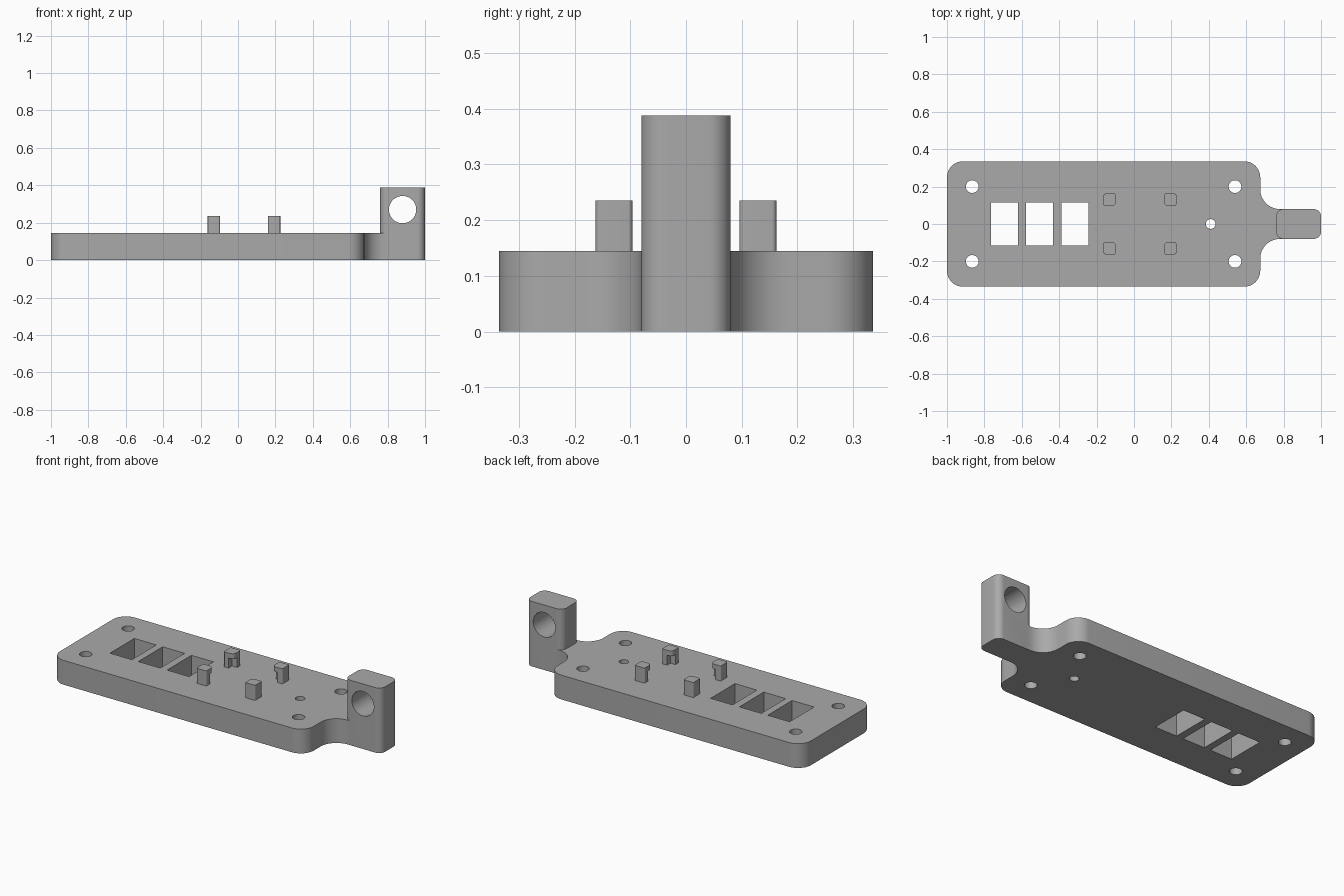
import bpy, math
import bmesh
from mathutils import Vector

cube = bpy.data.objects.get("Cube")
if cube:
    bpy.data.objects.remove(cube, do_unlink=True)

grey = bpy.data.materials.new("plain grey")
grey.use_nodes = True
grey.diffuse_color = (0.4, 0.4, 0.4, 1)
grey.node_tree.nodes["Principled BSDF"].inputs["Base Color"].default_value = (0.4, 0.4, 0.4, 1)


def rounded(corners, steps=10):
    """Turn (x, y, radius) corners into a closed outline with rounded corners."""
    pts = []
    for i, (x, y, r) in enumerate(corners):
        p = Vector((x, y))
        if r == 0:
            pts.append(p)
            continue
        a = (Vector(corners[i - 1][:2]) - p).normalized()
        b = (Vector(corners[(i + 1) % len(corners)][:2]) - p).normalized()
        centre = p + (a + b) * r
        for k in range(steps + 1):
            t = math.pi / 2 * k / steps
            pts.append(centre - b * r * math.cos(t) - a * r * math.sin(t))
    return pts


def prism(name, pts, z0, z1):
    """Extrude an outline from z0 to z1."""
    bm = bmesh.new()
    face = bm.faces.new([bm.verts.new((p[0], p[1], z0)) for p in pts])
    top = bmesh.ops.extrude_face_region(bm, geom=[face])
    verts = [v for v in top["geom"] if isinstance(v, bmesh.types.BMVert)]
    bmesh.ops.translate(bm, verts=verts, vec=(0, 0, z1 - z0))
    bmesh.ops.recalc_face_normals(bm, faces=bm.faces)
    mesh = bpy.data.meshes.new(name)
    bm.to_mesh(mesh)
    bm.free()
    mesh.materials.append(grey)
    obj = bpy.data.objects.new(name, mesh)
    bpy.context.collection.objects.link(obj)
    return obj


def box(x0, x1, y0, y1, r=0):
    return rounded([(x0, y0, r), (x1, y0, r), (x1, y1, r), (x0, y1, r)])


def circle(x, y, r, n=40):
    return [(x + r * math.cos(k * math.tau / n), y + r * math.sin(k * math.tau / n)) for k in range(n)]


def cut(target, cutters):
    """Subtract the cutters from the target and remove them."""
    for c in cutters:
        m = target.modifiers.new("cut", "BOOLEAN")
        m.operation, m.solver, m.object = "DIFFERENCE", "EXACT", c
    bpy.context.view_layer.objects.active = target
    for m in list(target.modifiers):
        bpy.ops.object.modifier_apply(modifier=m.name)
    for c in cutters:
        bpy.data.objects.remove(c, do_unlink=True)


def smooth(obj):
    bpy.ops.object.select_all(action="DESELECT")
    obj.select_set(True)
    bpy.context.view_layer.objects.active = obj
    bpy.ops.object.shade_smooth_by_angle(angle=math.radians(30))


DECK = 0.145

# Base plate with a filleted neck reaching into the upright lug
plate = prism("base_plate", rounded([
    (-1, -0.335, 0.085), (0.675, -0.335, 0.085), (0.675, -0.08, 0.105), (0.8, -0.08, 0),
    (0.8, 0.08, 0), (0.675, 0.08, 0.105), (0.675, 0.335, 0.085), (-1, 0.335, 0.085)]), 0, DECK)

# Screw holes, pilot hole and rectangular windows through the plate
cutters = [prism("screw_cutter", circle(x, y, 0.034), -0.1, 0.3)
           for x in (-0.865, 0.54) for y in (-0.2, 0.2)]
cutters.append(prism("pilot_cutter", circle(0.41, 0, 0.026), -0.1, 0.3))
cutters += [prism("window_cutter", box(x, x + 0.145, -0.115, 0.115), -0.1, 0.3)
            for x in (-0.765, -0.578, -0.388)]
cut(plate, cutters)
smooth(plate)

# Upright lug with a cross hole
lug = prism("upright_lug", box(0.76, 1, -0.08, 0.08, 0.04), 0, 0.388)
bore = prism("bore_cutter", circle(0, 0, 0.073, 64), -0.2, 0.2)
bore.rotation_euler.x = math.pi / 2
bore.location = (0.88, 0, 0.27)
bpy.context.view_layer.update()
cut(lug, [bore])
smooth(lug)

# Four clip posts: full cap, stem notched on the corner facing the centre of the group
for cx, sx, side in ((-0.129, 1, "right"), (0.193, -1, "left")):
    for sy, end in ((1, "front"), (-1, "back")):
        cy, h = -0.129 * sy, 0.033

        def place(corners):
            return rounded([(cx + sx * x, cy + sy * y, r) for x, y, r in corners], 6)

        stem = prism(f"{end}_{side}_post_stem", place(
            [(-h, -h, 0.008), (h, -h, 0.008), (h, 0, 0), (0, 0, 0), (0, h, 0), (-h, h, 0.008)]),
            DECK - 0.01, 0.205)
        cap = prism(f"{end}_{side}_post_cap", place(
            [(-h, -h, 0.008), (h, -h, 0.008), (h, h, 0.024), (-h, h, 0.008)]), 0.205, 0.235)
        smooth(stem)
        smooth(cap)
